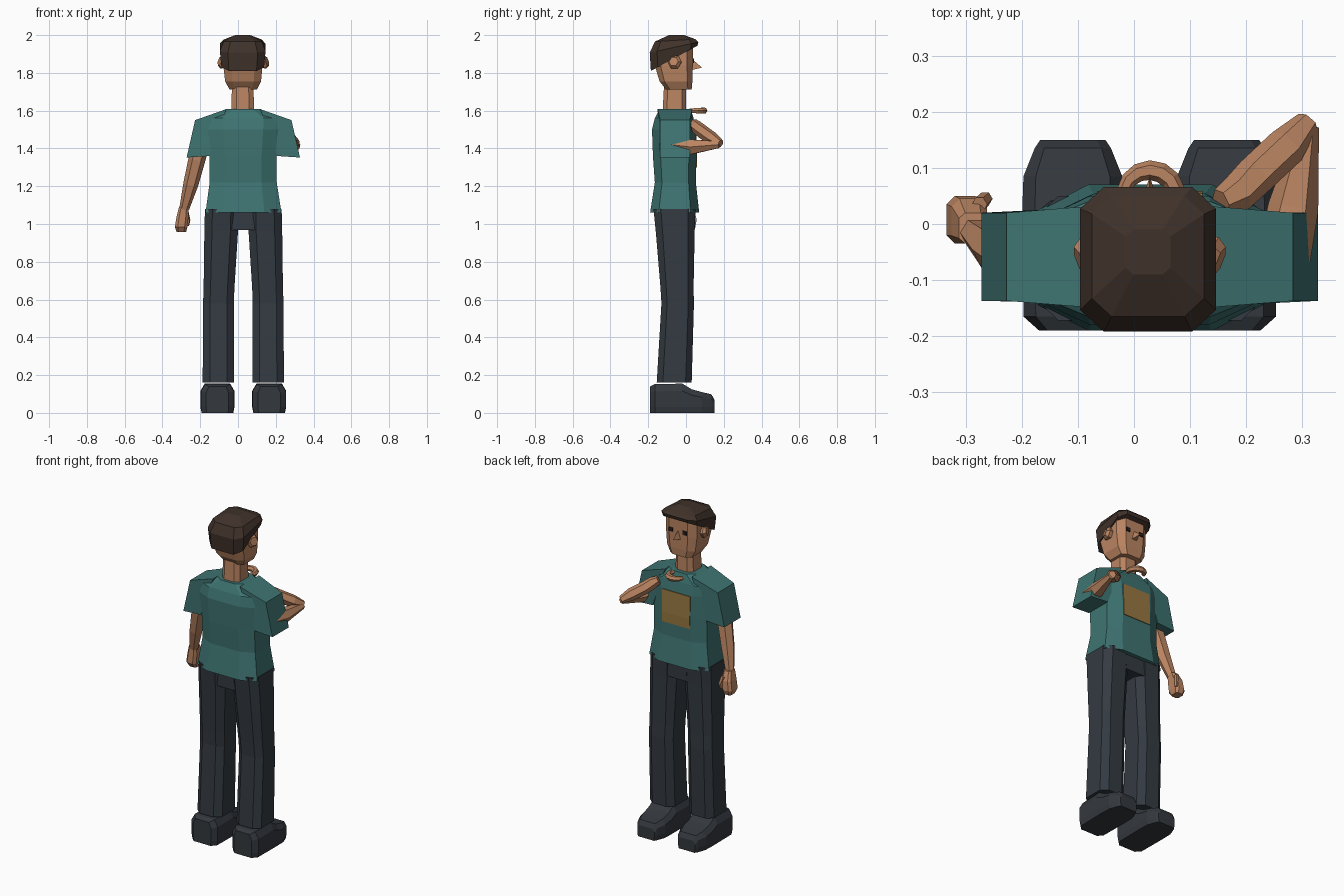
import bpy, bmesh, math
from mathutils import Vector

CX = 0.028  # body centre line


def mat(name, rgb):
    m = bpy.data.materials.new(name)
    m.diffuse_color = (*rgb, 1)
    return m


TEAL = mat("teal cloth", (0.048, 0.175, 0.167))
SKIN = mat("skin", (0.50, 0.235, 0.122))
HAIR = mat("dark brown hair", (0.050, 0.031, 0.023))
PANTS = mat("charcoal trousers", (0.034, 0.043, 0.054))
SHOE = mat("dark shoe", (0.034, 0.040, 0.048))
OCHRE = mat("ochre patch", (0.32, 0.19, 0.055))
DARK = mat("eye dark", (0.02, 0.014, 0.012))


def finish(name, bm, material):
    bmesh.ops.recalc_face_normals(bm, faces=bm.faces)
    me = bpy.data.meshes.new(name)
    bm.to_mesh(me)
    bm.free()
    me.materials.append(material)
    ob = bpy.data.objects.new(name, me)
    bpy.context.collection.objects.link(ob)
    return ob


def skin_rings(name, rings, material):
    bm = bmesh.new()
    vs = [[bm.verts.new(p) for p in r] for r in rings]
    n = len(vs[0])
    for a, b in zip(vs, vs[1:]):
        for i in range(n):
            j = (i + 1) % n
            bm.faces.new((a[i], a[j], b[j], b[i]))
    bm.faces.new(vs[0])
    bm.faces.new(vs[-1])
    return finish(name, bm, material)


def loft(name, secs, material, cut=(0.45, 0.35)):
    """Chamfered-rectangle rings: x0, x1, y0, y1, z, optional tilt along y."""
    rings = []
    for s in secs:
        x0, x1, y0, y1, z = s[:5]
        tilt = s[5] if len(s) > 5 else 0
        cx, cy, hx, hy = (x0 + x1) / 2, (y0 + y1) / 2, (x1 - x0) / 2, (y1 - y0) / 2
        a, b = 1 - cut[0], 1 - cut[1]
        o = [(1, -b), (1, b), (a, 1), (-a, 1), (-1, b), (-1, -b), (-a, -1), (a, -1)]
        rings.append([(cx + u * hx, cy + v * hy, z + tilt * v * hy) for u, v in o])
    return skin_rings(name, rings, material)


def tube(name, path, material, n=6):
    """Limb: path points x, y, z, radius."""
    pts = [Vector(p[:3]) for p in path]
    rings = []
    for i, p in enumerate(pts):
        t = (pts[min(i + 1, len(pts) - 1)] - pts[max(i - 1, 0)]).normalized()
        ref = Vector((0, 1, 0)) if abs(t.z) > 0.7 else Vector((0, 0, 1))
        u = t.cross(ref).normalized()
        v = u.cross(t)
        rings.append([p + path[i][3] * (math.cos(k * math.tau / n) * u + math.sin(k * math.tau / n) * v)
                      for k in range(n)])
    return skin_rings(name, rings, material)


def box(name, x0, x1, y0, y1, z0, z1, material):
    return skin_rings(name, [[(x0, y0, z), (x1, y0, z), (x1, y1, z), (x0, y1, z)] for z in (z0, z1)], material)


# Shirt body
loft("shirt", [(-0.172, 0.23, -0.19, 0.07, 1.06), (-0.15, 0.205, -0.165, 0.052, 1.22),
               (-0.15, 0.205, -0.175, 0.055, 1.36), (-0.165, 0.22, -0.18, 0.05, 1.5),
               (-0.17, 0.225, -0.165, 0.04, 1.56), (-0.06, 0.115, -0.14, 0.025, 1.61)], TEAL)

# Chest patch following the shirt front
skin_rings("chest_patch", [[(-0.066, y - 0.003, z), (0.122, y - 0.003, z), (0.122, y + 0.004, z), (-0.066, y + 0.004, z)]
                           for y, z in ((0.0537, 1.3), (0.055, 1.36), (0.05, 1.495))], OCHRE)

# Sleeves, mirrored about the body centre
for side, s in (("left", -1), ("right", 1)):
    prof = [(0.09, 1.608), (0.255, 1.55), (0.3, 1.352), (0.18, 1.36), (0.13, 1.5)]
    skin_rings(side + "_sleeve", [[(CX + s * x, y + (0.5 - k) * 2 * max(0, 0.2 - x) * -0.12, z) for x, z in prof]
                                  for k, y in ((0, -0.137), (1, 0.02))], TEAL)

# Neck and head
loft("neck", [(-0.035, 0.085, -0.125, 0.0, 1.57), (-0.032, 0.082, -0.115, 0.0, 1.76)], SKIN)
loft("head", [(-0.045, 0.1, -0.105, 0.03, 1.712), (-0.068, 0.122, -0.14, 0.034, 1.755),
              (-0.078, 0.13, -0.165, 0.036, 1.84), (-0.078, 0.13, -0.17, 0.038, 1.95)], SKIN, (0.4, 0.3))
bm = bmesh.new()
b = [bm.verts.new(p) for p in ((CX - 0.018, 0.03, 1.815), (CX + 0.018, 0.03, 1.815), (CX, 0.03, 1.875))]
tip = bm.verts.new((CX, 0.085, 1.828))
bm.faces.new(b)
for i in range(3):
    bm.faces.new((b[i], b[(i + 1) % 3], tip))
finish("nose", bm, SKIN)
for side, s in (("left", -1), ("right", 1)):
    e = CX + s * 0.113
    tube(side + "_ear", [(e - s * 0.025, -0.055, 1.855, 0.032), (e, -0.06, 1.857, 0.038),
                         (e + s * 0.013, -0.065, 1.86, 0.026)], SKIN)
    c = CX + s * 0.046
    box(side + "_eye", c - 0.013, c + 0.013, 0.034, 0.042, 1.853, 1.876, DARK)

# Hair cap, lower at the nape
loft("hair", [(-0.088, 0.138, -0.186, 0.06, 1.877, 0.54), (-0.096, 0.146, -0.192, 0.066, 1.935, 0.22),
              (-0.075, 0.125, -0.165, 0.05, 1.972, 0.06), (-0.015, 0.065, -0.09, -0.01, 2.0)], HAIR, (0.35, 0.3))

# Loose curved collar piece in front of the neck
arc = []
for i in range(9):
    t = math.radians(-35 + i * 200 / 8)
    r = 0.009 + 0.009 * math.sin(math.pi * (i + 1) / 10)
    arc.append((0.028 + 0.048 * math.cos(t), 0.048 + 0.048 * math.sin(t), 1.6, r))
tube("collar_arc", arc, SKIN)

# Hanging arm
tube("left_arm", [(-0.19, -0.07, 1.45, 0.048), (-0.218, -0.065, 1.34, 0.045), (-0.25, -0.045, 1.21, 0.04),
                  (-0.285, -0.015, 1.08, 0.026)], SKIN)
loft("left_hand", [(-0.312, -0.262, -0.035, 0.02, 1.09), (-0.325, -0.262, -0.035, 0.045, 1.04),
                   (-0.334, -0.268, -0.035, 0.05, 0.985), (-0.325, -0.275, -0.015, 0.04, 0.957)], SKIN)
tube("left_thumb", [(-0.275, 0.035, 1.06, 0.014), (-0.265, 0.045, 1.02, 0.013), (-0.268, 0.042, 0.99, 0.009)], SKIN)

# Folded arm: upper arm forward, forearm back to the chest
tube("right_upper_arm", [(0.265, -0.07, 1.42, 0.048), (0.284, 0.03, 1.408, 0.045), (0.31, 0.175, 1.42, 0.02)], SKIN)
tube("right_forearm", [(0.31, 0.182, 1.425, 0.022), (0.272, 0.138, 1.452, 0.036), (0.215, 0.085, 1.49, 0.036),
                       (0.185, 0.055, 1.515, 0.034), (0.155, 0.04, 1.535, 0.024)], SKIN)

# Trousers
box("pelvis", -0.1, 0.155, -0.155, 0.045, 0.968, 1.08, PANTS)
for side, s in (("left", -1), ("right", 1)):
    def sec(a, b_, y0, y1, z):
        return (*sorted((CX + s * a, CX + s * b_)), y0, y1, z)
    loft(side + "_leg", [sec(0.048, 0.215, -0.155, 0.03, 0.16), sec(0.05, 0.213, -0.13, 0.042, 0.58),
                         sec(0.047, 0.21, -0.135, 0.04, 0.66), sec(0.028, 0.206, -0.16, 0.046, 0.96),
                         sec(0.026, 0.203, -0.172, 0.05, 1.08)], PANTS)
    # Shoes: heel-to-toe rings x half width, y, top height
    c = CX + s * 0.137
    rings = []
    for y, w, h in ((-0.19, 0.06, 0.14), (-0.165, 0.088, 0.152), (-0.02, 0.09, 0.155), (0.03, 0.09, 0.125),
                    (0.085, 0.088, 0.11), (0.135, 0.068, 0.098), (0.15, 0.058, 0.07)):
        rings.append([(c - w * 0.93, y, 0), (c + w * 0.93, y, 0), (c + w, y, 0.03), (c + w, y, h * 0.75),
                      (c + w * 0.75, y, h), (c - w * 0.75, y, h), (c - w, y, h * 0.75), (c - w, y, 0.03)])
    skin_rings(side + "_shoe", rings, SHOE)
